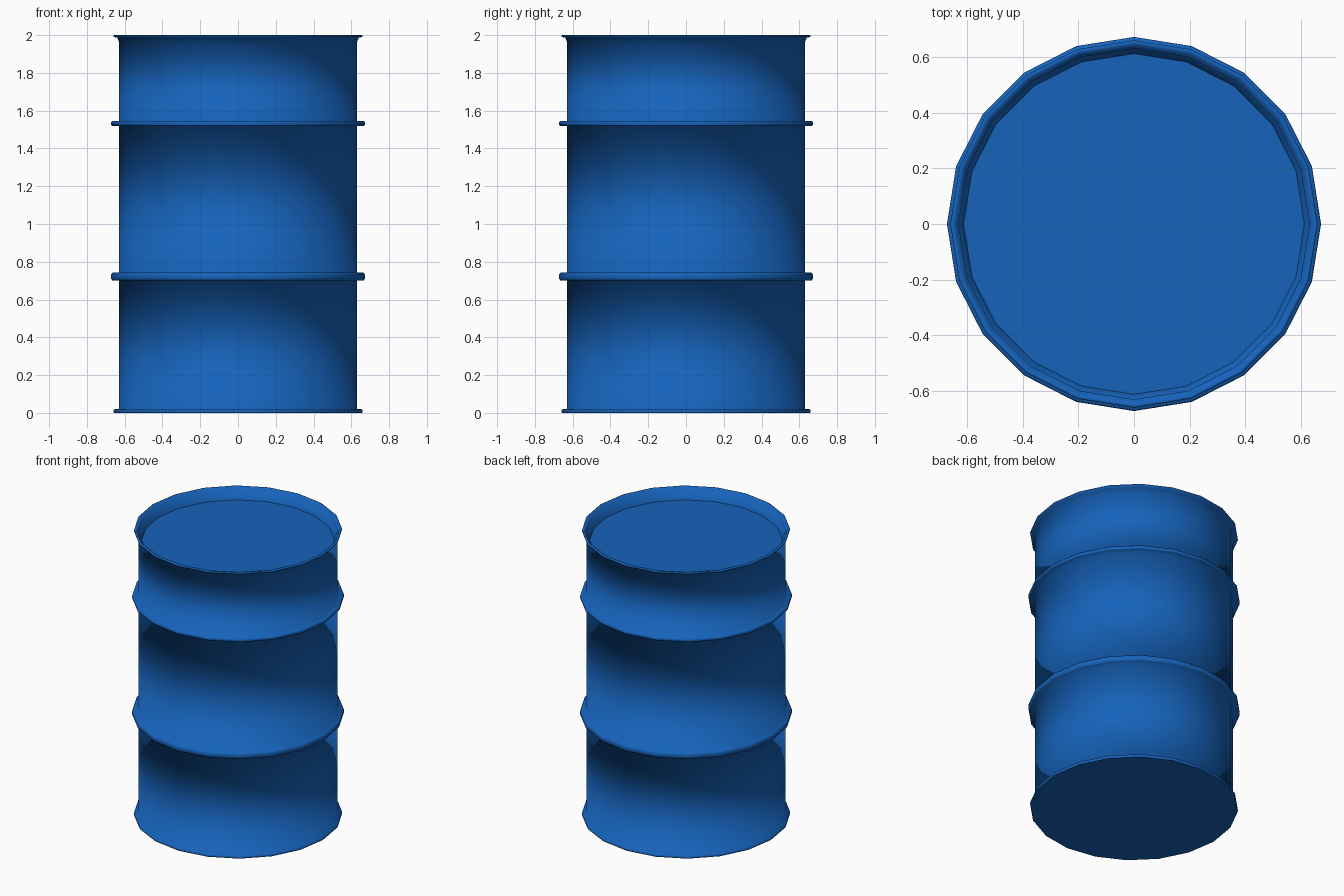
import bpy, bmesh, math

if "Cube" in bpy.data.objects:
    bpy.data.objects.remove(bpy.data.objects["Cube"])

SIDES = 20

blue = bpy.data.materials.new("blue_paint")
blue.diffuse_color = (0.008, 0.125, 0.5, 1)
blue.use_nodes = True
blue.node_tree.nodes["Principled BSDF"].inputs["Base Color"].default_value = blue.diffuse_color


def finish(name, bm, smooth):
    bmesh.ops.recalc_face_normals(bm, faces=bm.faces[:])
    for f in bm.faces:
        f.smooth = smooth
    mesh = bpy.data.meshes.new(name)
    bm.to_mesh(mesh)
    bm.free()
    mesh.materials.append(blue)
    obj = bpy.data.objects.new(name, mesh)
    bpy.context.collection.objects.link(obj)
    return obj


def ring(bm, r, z):
    step = 2 * math.pi / SIDES
    return [bm.verts.new((r * math.cos(i * step), r * math.sin(i * step), z))
            for i in range(SIDES)]


def lathe(name, profile):
    bm = bmesh.new()
    rings = [ring(bm, r, z) for r, z in profile]
    for a, b in zip(rings, rings[1:]):
        for i in range(SIDES):
            j = (i + 1) % SIDES
            bm.faces.new((a[i], a[j], b[j], b[i]))
    return finish(name, bm, True)


def disc(name, r, z, up):
    bm = bmesh.new()
    verts = ring(bm, r, z)
    face = bm.faces.new(verts if up else verts[::-1])
    obj = finish(name, bm, False)
    # an open disc has no inside, so set its facing explicitly
    if (obj.data.polygons[0].normal.z > 0) != up:
        obj.data.flip_normals()
    return obj


def hoop(z0, z1):
    m = (z1 - z0) * 0.25
    return [(0.63, z0), (0.665, z0), (0.672, z0 + m),
            (0.672, z1 - m), (0.665, z1), (0.63, z1)]


# Wall with bottom rim, two hoops, top rim and sloping inner lip
profile = ([(0.657, 0.0), (0.66, 0.005), (0.66, 0.018), (0.63, 0.022)]
           + hoop(0.70, 0.742) + hoop(1.518, 1.545)
           + [(0.63, 1.986), (0.66, 1.99), (0.66, 1.998), (0.655, 2.0),
              (0.645, 2.0), (0.612, 1.92)])
shell = lathe("drum_shell", profile)

# Recessed lid and flat base
disc("lid", 0.612, 1.92, True)
disc("base", 0.657, 0.0, False)

# Make sure the open shell faces outward
wall = min(shell.data.polygons, key=lambda p: abs(p.center.z - 1.13))
if wall.normal.x * wall.center.x + wall.normal.y * wall.center.y < 0:
    shell.data.flip_normals()
